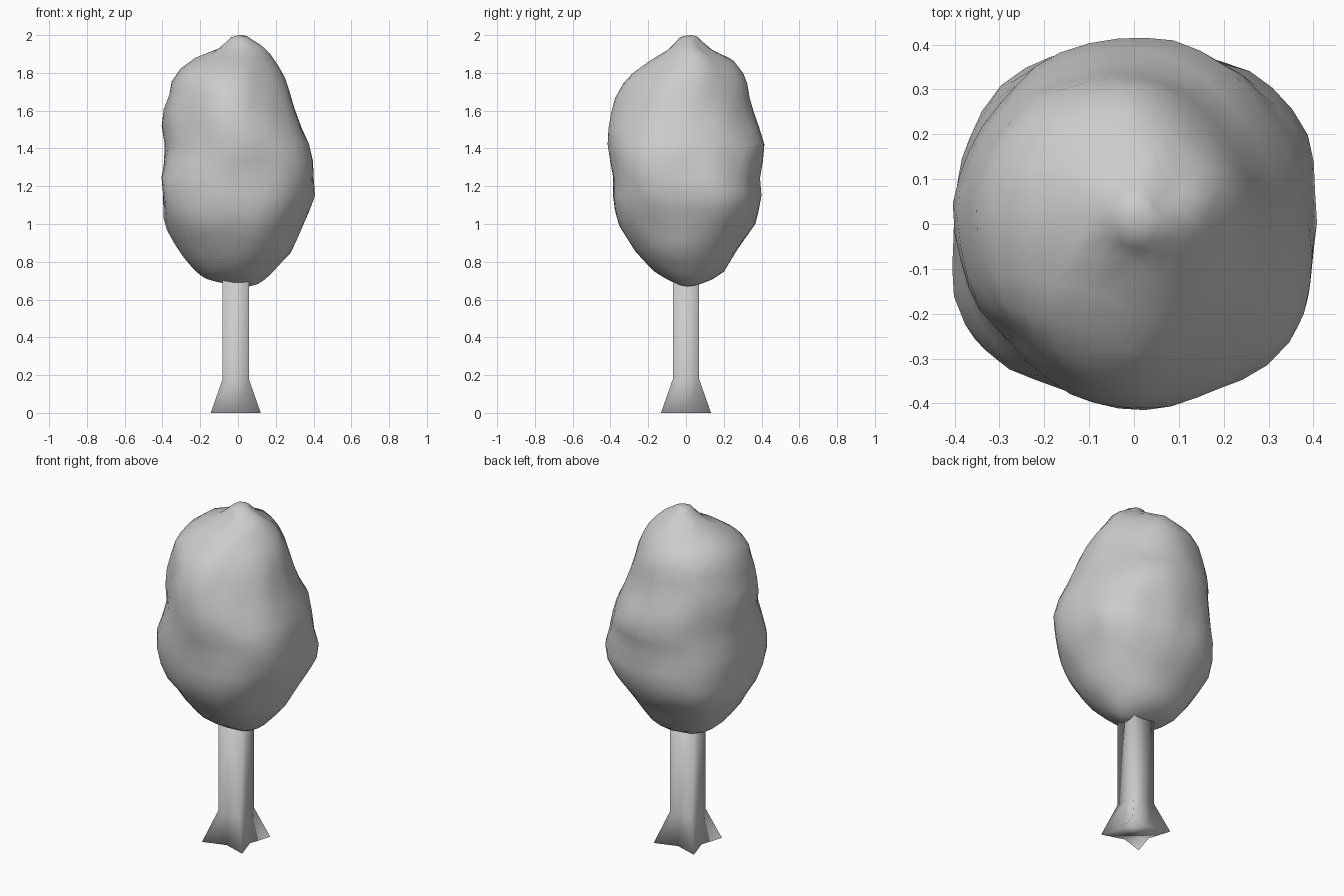
import bpy, bmesh, math
from mathutils import Vector, noise

if "Cube" in bpy.data.objects:
    bpy.data.objects.remove(bpy.data.objects["Cube"])

# Crown outline per height: z, left x, right x, front y, back y
OUTLINE = [
    (0.67, 0.04, 0.08, -0.02, 0.04),
    (0.70, -0.16, 0.14, -0.09, 0.13),
    (0.75, -0.23, 0.19, -0.17, 0.20),
    (0.85, -0.31, 0.28, -0.26, 0.26),
    (1.00, -0.39, 0.34, -0.36, 0.37),
    (1.13, -0.39, 0.40, -0.39, 0.40),
    (1.25, -0.40, 0.39, -0.39, 0.38),
    (1.40, -0.38, 0.38, -0.41, 0.40),
    (1.50, -0.40, 0.34, -0.41, 0.37),
    (1.62, -0.39, 0.30, -0.39, 0.34),
    (1.70, -0.36, 0.28, -0.36, 0.33),
    (1.78, -0.35, 0.25, -0.31, 0.32),
    (1.87, -0.25, 0.19, -0.18, 0.25),
    (1.93, -0.10, 0.15, -0.08, 0.12),
    (1.985, -0.04, 0.06, -0.04, 0.07),
    (2.00, -0.02, 0.04, 0.00, 0.05),
]

# Leafy bulges and dents: direction in degrees, z, change of radius
BULGES = [
    (35, 1.15, 0.045), (68, 1.42, 0.02), (104, 1.45, 0.02), (135, 1.18, 0.035),
    (140, 1.55, 0.015), (217, 1.18, 0.05), (225, 1.58, -0.04), (325, 1.32, 0.045),
    (45, 1.85, -0.02), (300, 1.00, 0.02), (315, 1.70, -0.02), (135, 0.88, 0.02),
]


def extents(z):
    for a, b in zip(OUTLINE, OUTLINE[1:]):
        if z <= b[0]:
            t = max(0.0, (z - a[0]) / (b[0] - a[0]))
            return [p + (q - p) * t for p, q in zip(a[1:], b[1:])]
    return OUTLINE[-1][1:]


def bulge(angle, z):
    total = 0
    for deg, bz, amount in BULGES:
        d = math.radians(deg) - angle
        d = math.atan2(math.sin(d), math.cos(d))
        total += amount * math.exp(-(d / 0.4) ** 2 - ((z - bz) / 0.18) ** 2)
    return total


def finish(bm, name):
    bmesh.ops.recalc_face_normals(bm, faces=bm.faces)
    for f in bm.faces:
        f.smooth = True
    mesh = bpy.data.meshes.new(name)
    bm.to_mesh(mesh)
    bm.free()
    obj = bpy.data.objects.new(name, mesh)
    bpy.context.collection.objects.link(obj)
    return obj


# Lumpy crown: sphere fitted to the outline, then bulged
bm = bmesh.new()
bmesh.ops.create_icosphere(bm, subdivisions=4, radius=1)
for v in bm.verts:
    n = v.co.normalized()
    z = 1.335 + 0.665 * n.z
    a = math.atan2(n.y, n.x)
    flat = math.hypot(n.x, n.y)
    x0, x1, y0, y1 = extents(z)
    if flat < 1e-4:
        v.co = ((x0 + x1) / 2, (y0 + y1) / 2, z)
        continue
    r = bulge(a, z) + 0.012 * flat * noise.noise(n * 3)
    v.co = ((x0 + x1) / 2 + ((x1 - x0) / 2 + r) * math.cos(a),
            (y0 + y1) / 2 + ((y1 - y0) / 2 + r) * math.sin(a), z)
finish(bm, "crown")

# Fluted trunk: four ridges on the diagonals flaring into roots
bm = bmesh.new()
rings = []
for z, ridge, groove in [(0, 0.187, 0.09), (0.18, 0.098, 0.064), (0.80, 0.098, 0.064)]:
    ring = []
    for i in range(8):
        r = ridge if i % 2 else groove
        a = i * math.pi / 4
        ring.append(bm.verts.new((r * math.cos(a) - 0.012, r * math.sin(a), z)))
    rings.append(ring)
for lo, hi in zip(rings, rings[1:]):
    for i in range(8):
        j = (i + 1) % 8
        bm.faces.new((lo[i], lo[j], hi[j], hi[i]))
bm.faces.new(rings[0])
bm.faces.new(rings[-1])
finish(bm, "trunk")
